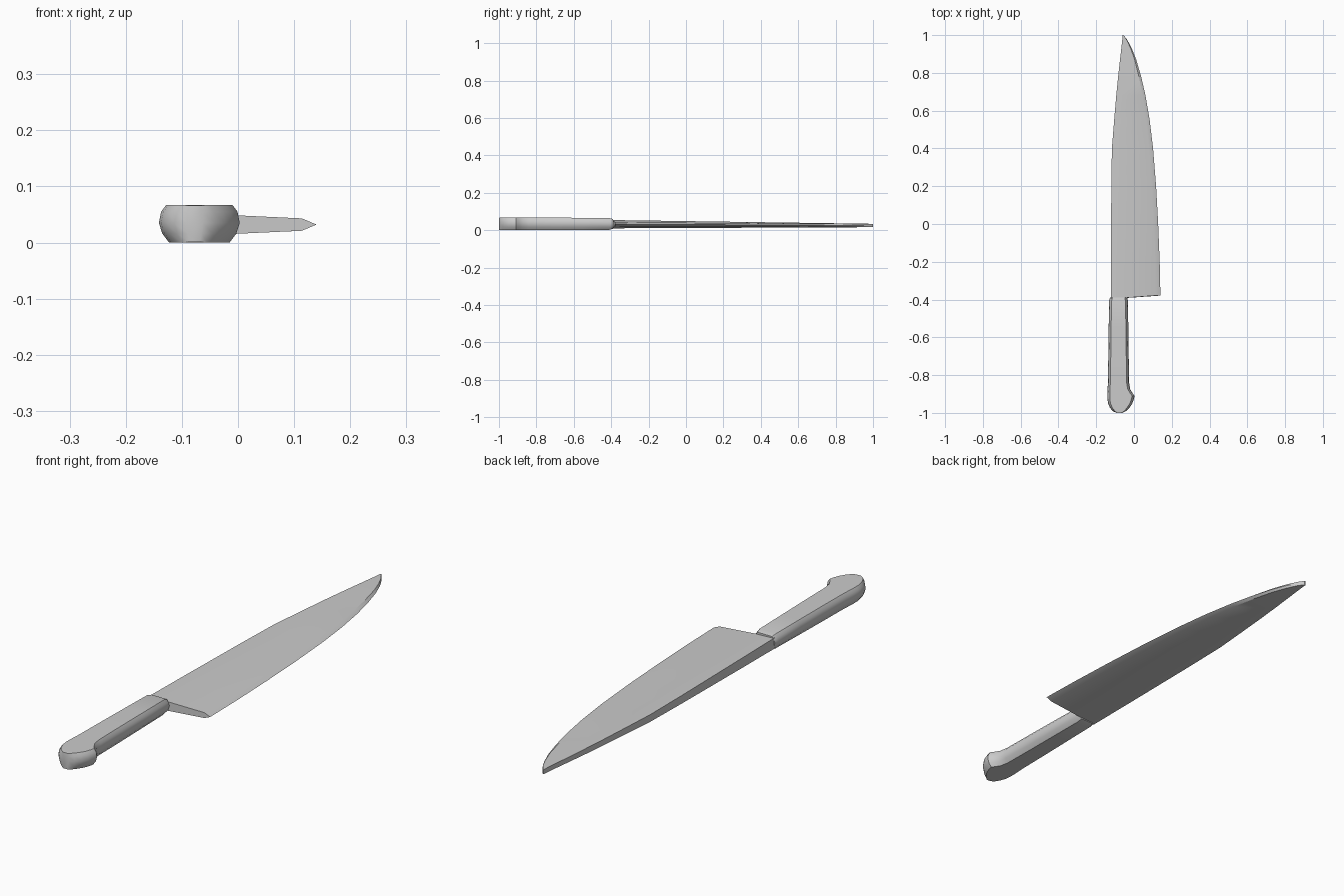
import bpy, bmesh, math

if "Cube" in bpy.data.objects:
    bpy.data.objects.remove(bpy.data.objects["Cube"])


def loft(name, rings, angle):
    """Skin a list of equal-length point rings and cap both ends."""
    bm = bmesh.new()
    loops = [[bm.verts.new(p) for p in ring] for ring in rings]
    n = len(loops[0])
    for a, b in zip(loops, loops[1:]):
        for i in range(n):
            j = (i + 1) % n
            bm.faces.new((a[i], a[j], b[j], b[i]))
    bm.faces.new(loops[0])
    bm.faces.new(loops[-1])
    bmesh.ops.recalc_face_normals(bm, faces=bm.faces)
    mesh = bpy.data.meshes.new(name)
    bm.to_mesh(mesh)
    bm.free()
    obj = bpy.data.objects.new(name, mesh)
    bpy.context.collection.objects.link(obj)
    bpy.ops.object.select_all(action='DESELECT')
    obj.select_set(True)
    bpy.context.view_layer.objects.active = obj
    bpy.ops.object.shade_smooth_by_angle(angle=math.radians(angle))
    return obj


# Blade: spine x and cutting edge x at stations along its length
blade_stations = [
    (-0.385, -0.122, 0.140), (-0.2, -0.122, 0.136), (0.0, -0.121, 0.128),
    (0.2, -0.120, 0.117), (0.4, -0.117, 0.101), (0.55, -0.105, 0.083),
    (0.68, -0.094, 0.061), (0.78, -0.084, 0.038), (0.87, -0.074, 0.012),
    (0.93, -0.067, -0.012), (0.975, -0.062, -0.036), (1.0, -0.060, -0.055),
]


def blade_ring(y, spine, edge):
    t = (y + 0.385) / 1.385
    width = edge - spine
    mid = 0.032 - 0.007 * t
    half_spine = 0.022 - 0.013 * t
    half_bevel = half_spine * (1 - 0.5 * width / 0.262)
    bevel = edge - 0.1 * width
    heel = 0.006 if t == 0 else 0
    return [(spine, y - heel * 2, mid + half_spine),
            (bevel, y + heel, mid + half_bevel),
            (edge, y + heel, mid),
            (bevel, y + heel, mid - half_bevel),
            (spine, y - heel * 2, mid - half_spine)]


loft("blade", [blade_ring(*s) for s in blade_stations], 25)

# Handle: left x, right x and top z at stations, swelling into a hooked butt
handle_stations = [
    (-1.0, -0.092, -0.062, 0.066), (-0.99, -0.113, -0.041, 0.067),
    (-0.972, -0.128, -0.023, 0.067), (-0.95, -0.137, -0.009, 0.067),
    (-0.925, -0.141, 0.000, 0.067), (-0.91, -0.141, 0.003, 0.067),
    (-0.895, -0.141, -0.008, 0.067), (-0.875, -0.140, -0.020, 0.067),
    (-0.84, -0.138, -0.026, 0.067), (-0.7, -0.136, -0.028, 0.067),
    (-0.55, -0.134, -0.030, 0.066), (-0.41, -0.132, -0.032, 0.065),
    (-0.39, -0.127, -0.035, 0.059),
]


def handle_ring(y, left, right, top):
    k = min(1, (right - left) / 0.09)
    low = 0.067 - top
    return [(left + 0.013 * k, y, top), (right - 0.013 * k, y, top),
            (right - 0.004 * k, y, top - 0.012), (right, y, 0.035),
            (right - 0.006 * k, y, 0.016), (right - 0.018 * k, y, low),
            (left + 0.018 * k, y, low), (left + 0.006 * k, y, 0.016),
            (left, y, 0.035), (left + 0.004 * k, y, top - 0.012)]


loft("handle", [handle_ring(*s) for s in handle_stations], 38)
